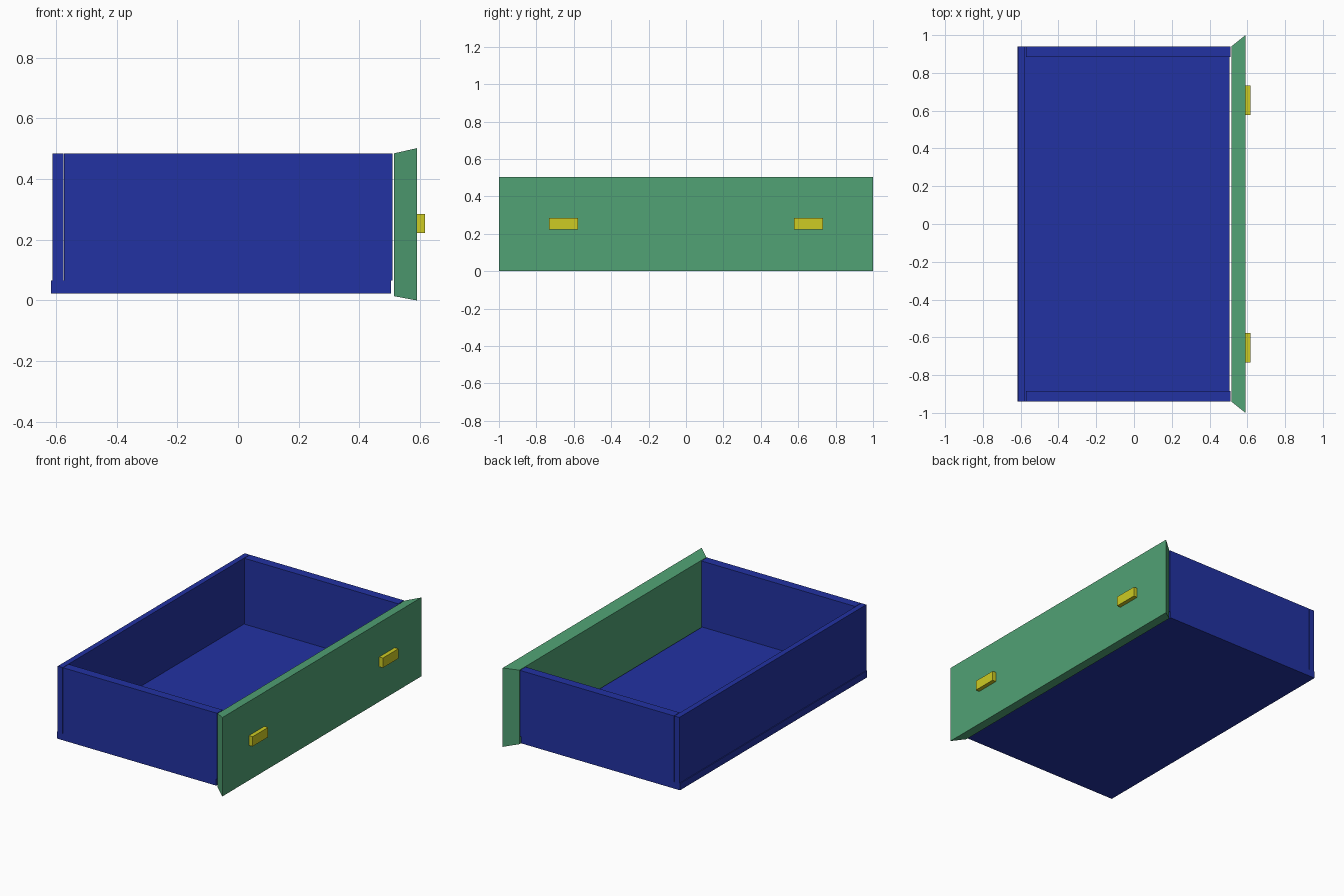
import bpy, bmesh

if "Cube" in bpy.data.objects:
    bpy.data.objects.remove(bpy.data.objects["Cube"])


def material(name, rgb):
    m = bpy.data.materials.new(name)
    m.diffuse_color = (*rgb, 1)
    m.use_nodes = True
    m.node_tree.nodes["Principled BSDF"].inputs["Base Color"].default_value = m.diffuse_color
    return m


blue = material("deep blue", (0.016, 0.032, 0.36))
green = material("sea green", (0.082, 0.36, 0.176))
yellow = material("mustard yellow", (0.61, 0.60, 0.017))


def box(name, lo, hi, mat, back=None):
    """Box from lo to hi; back = ((y0, z0), (y1, z1)) reshapes its -x face."""
    bm = bmesh.new()
    bmesh.ops.create_cube(bm, size=1)
    for v in bm.verts:
        side = [c > 0 for c in v.co]
        at_back = not side[0]
        v.co = [hi[i] if side[i] else lo[i] for i in range(3)]
        if back and at_back:
            v.co.y = back[side[1]][0]
            v.co.z = back[side[2]][1]
    me = bpy.data.meshes.new(name)
    bm.to_mesh(me)
    bm.free()
    me.materials.append(mat)
    ob = bpy.data.objects.new(name, me)
    bpy.context.collection.objects.link(ob)
    return ob


# Drawer tray
box("bottom_board", (-0.616, -0.94, 0.023), (0.505, 0.94, 0.066), blue)
box("back_wall", (-0.611, -0.94, 0.066), (-0.576, 0.94, 0.485), blue)

# Front panel, flaring outwards towards its face
box("front_panel", (0.515, -1.0, 0.0), (0.59, 1.0, 0.502), green,
    back=((-0.94, 0.014), (0.94, 0.485)))

# Side walls and handles, one on each side
for label, s in (("left", -1), ("right", 1)):
    y = sorted((s * 0.883, s * 0.94))
    box(label + "_side_wall", (-0.573, y[0], 0.066), (0.51, y[1], 0.485), blue)
    y = sorted((s * 0.577, s * 0.733))
    box(label + "_handle", (0.59, y[0], 0.223), (0.616, y[1], 0.285), yellow)
